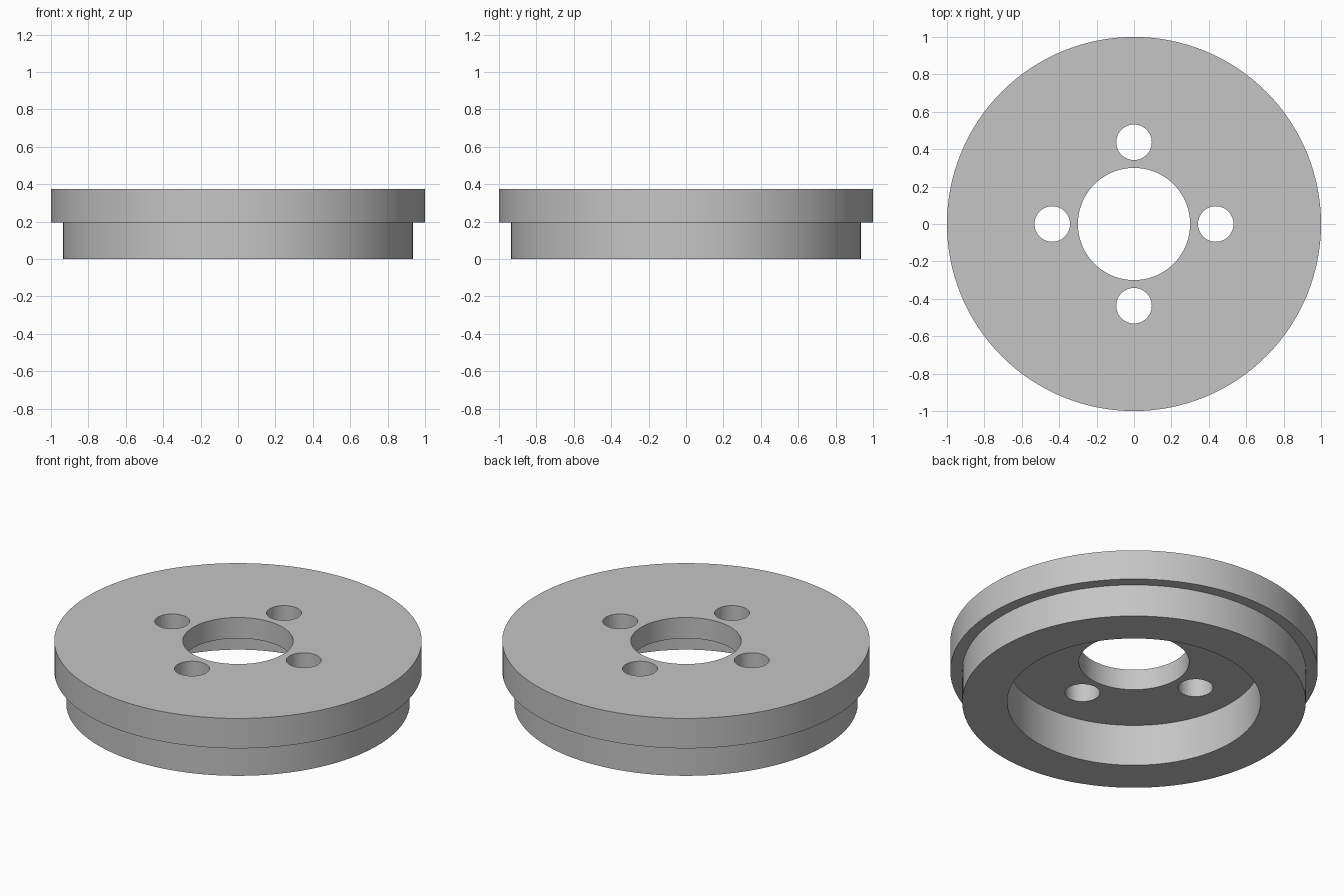
import bpy
import bmesh
from math import cos, sin, pi, radians
from mathutils import Vector

default = bpy.data.objects.get("Cube")
if default:
    bpy.data.objects.remove(default, do_unlink=True)

HEIGHT = 0.375
LEDGE = 0.195
RECESS = 0.25

# One plain grey metal
metal = bpy.data.materials.new("grey metal")
metal.use_nodes = True
grey = (0.56, 0.56, 0.56, 1)
metal.diffuse_color = grey
metal.node_tree.nodes["Principled BSDF"].inputs["Base Color"].default_value = grey


def make_object(name, bm):
    bmesh.ops.recalc_face_normals(bm, faces=bm.faces)
    mesh = bpy.data.meshes.new(name)
    bm.to_mesh(mesh)
    bm.free()
    mesh.materials.append(metal)
    obj = bpy.data.objects.new(name, mesh)
    bpy.context.collection.objects.link(obj)
    return obj


# Flanged disc: closed section (radius, height) turned about z
section = [(0.30, RECESS), (0.69, RECESS), (0.69, 0), (0.935, 0),
           (0.935, LEDGE), (1, LEDGE), (1, HEIGHT), (0.30, HEIGHT)]
bm = bmesh.new()
verts = [bm.verts.new((r, 0, z)) for r, z in section]
edges = [bm.edges.new((v, verts[i - 1])) for i, v in enumerate(verts)]
bmesh.ops.spin(bm, geom=verts + edges, cent=(0, 0, 0), axis=(0, 0, 1),
               angle=2 * pi, steps=128, use_duplicate=False)
bmesh.ops.remove_doubles(bm, verts=bm.verts, dist=0.0001)
disc = make_object("flanged_disc", bm)

# Four bolt holes around the centre bore
bm = bmesh.new()
for i in range(4):
    angle = i * pi / 2
    hole = bmesh.ops.create_cone(bm, cap_ends=True, segments=48,
                                 radius1=0.095, radius2=0.095, depth=0.4)
    bmesh.ops.translate(bm, verts=hole["verts"],
                        vec=Vector((cos(angle), sin(angle), 0)) * 0.437
                        + Vector((0, 0, HEIGHT)))
cutter = make_object("bolt_hole_cutter", bm)
cutter.hide_render = True
cutter.hide_viewport = False

drill = disc.modifiers.new("bolt holes", "BOOLEAN")
drill.operation = "DIFFERENCE"
drill.solver = "EXACT"
drill.object = cutter

# Bake the holes, then drop the cutter
bpy.ops.object.select_all(action="DESELECT")
bpy.context.view_layer.objects.active = disc
disc.select_set(True)
bpy.ops.object.modifier_apply(modifier=drill.name)
bpy.data.objects.remove(cutter, do_unlink=True)
bpy.ops.object.shade_smooth_by_angle(angle=radians(30))
